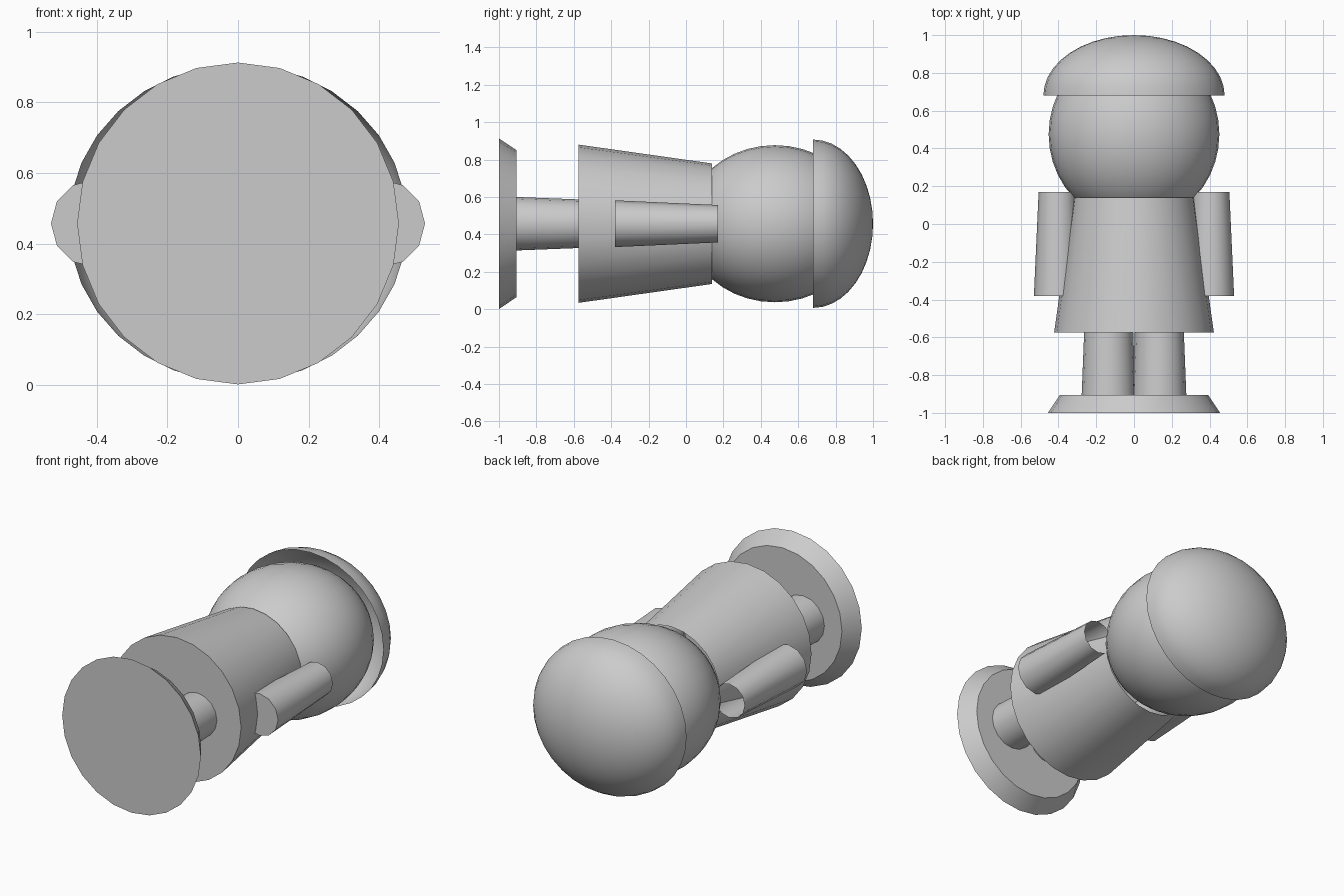
import bpy, bmesh
from math import sin, cos, pi, radians

cube = bpy.data.objects.get("Cube")
if cube:
    bpy.data.objects.remove(cube)

AXIS_Z = 0.457  # height of the lying figure's long axis

grey = bpy.data.materials.new("plain_grey")
grey.use_nodes = True
grey.diffuse_color = (0.6, 0.6, 0.6, 1)
grey.node_tree.nodes["Principled BSDF"].inputs["Base Color"].default_value = (0.6, 0.6, 0.6, 1)


def revolve(name, profile, sides, x=0.0, front=False, back=False):
    """Elliptical rings along y; profile holds (y, x radius, z radius)."""
    bm = bmesh.new()
    rings = []
    for y, rx, rz in profile:
        angles = [2 * pi * i / sides for i in range(sides)]
        rings.append([bm.verts.new((rx * cos(a), y, rz * sin(a))) for a in angles])
    for r0, r1 in zip(rings, rings[1:]):
        for i in range(sides):
            j = (i + 1) % sides
            bm.faces.new((r0[i], r1[i], r1[j], r0[j]))
    if front:
        bm.faces.new(rings[0])
    if back:
        bm.faces.new(rings[-1][::-1])
    bmesh.ops.remove_doubles(bm, verts=bm.verts, dist=1e-5)
    mesh = bpy.data.meshes.new(name)
    bm.to_mesh(mesh)
    bm.free()
    mesh.materials.append(grey)
    obj = bpy.data.objects.new(name, mesh)
    obj.location = (x, 0, AXIS_Z)
    bpy.context.collection.objects.link(obj)
    bpy.ops.object.select_all(action='DESELECT')
    obj.select_set(True)
    bpy.context.view_layer.objects.active = obj
    bpy.ops.object.shade_smooth_by_angle(angle=radians(35))
    return obj


def ellipsoid(y, rx, ry, rz, start, steps):
    """Profile from the start angle to the back pole (pi / 2)."""
    angles = [start + (pi / 2 - start) * i / steps for i in range(steps + 1)]
    return [(y + ry * sin(a), rx * cos(a), rz * cos(a)) for a in angles]


# Stand under the feet
revolve("base", [(-1, 0.456, 0.456), (-0.905, 0.392, 0.392)], 24, front=True, back=True)

# Flared coat with an open neck
revolve("body", [(-0.575, 0.423, 0.423), (0.14, 0.322, 0.322)], 24, front=True)

# Head and the open hat shell
revolve("head", ellipsoid(0.475, 0.452, 0.475, 0.42, -pi / 2, 20), 32)
revolve("hat", ellipsoid(0.68, 0.48, 0.32, 0.45, 0, 10), 32)

# Paired limbs, arms open at the shoulder
for side, s in (("left", 1), ("right", -1)):
    revolve(side + "_leg", [(-0.905, 0.143, 0.143), (-0.575, 0.13, 0.13)], 16, x=0.134 * s, front=True)
    revolve(side + "_arm", [(-0.38, 0.125, 0.125), (0.17, 0.1, 0.1)], 12, x=0.405 * s, front=True)
